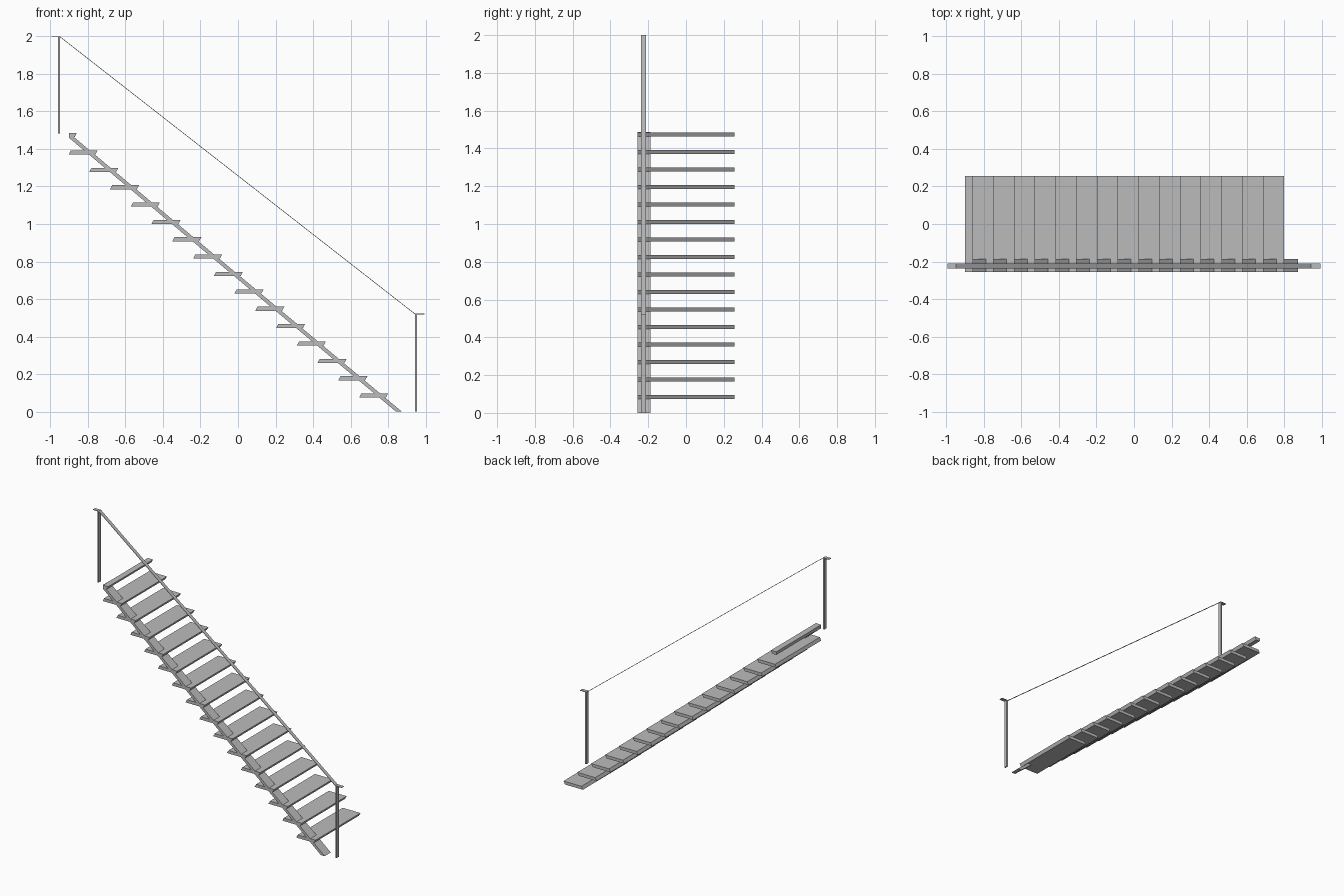
import bpy, bmesh

if "Cube" in bpy.data.objects:
    bpy.data.objects.remove(bpy.data.objects["Cube"])

grey = bpy.data.materials.new("light_grey")
grey.diffuse_color = (0.5, 0.5, 0.5, 1)
grey.use_nodes = True
grey.node_tree.nodes["Principled BSDF"].inputs["Base Color"].default_value = grey.diffuse_color


def extrude_profile(name, profile, y0, y1):
    """Solid made from an (x, z) profile stretched from y0 to y1."""
    bm = bmesh.new()
    face = bm.faces.new([bm.verts.new((x, y0, z)) for x, z in profile])
    out = bmesh.ops.extrude_face_region(bm, geom=[face])
    moved = [v for v in out["geom"] if isinstance(v, bmesh.types.BMVert)]
    bmesh.ops.translate(bm, verts=moved, vec=(0, y1 - y0, 0))
    bmesh.ops.recalc_face_normals(bm, faces=bm.faces)
    mesh = bpy.data.meshes.new(name)
    bm.to_mesh(mesh)
    bm.free()
    mesh.materials.append(grey)
    obj = bpy.data.objects.new(name, mesh)
    bpy.context.collection.objects.link(obj)
    return obj


def bar(name, x0, x1, z0, z1):
    return extrude_profile(name, [(x0, z0), (x1, z0), (x1, z1), (x0, z1)],
                           RAIL_Y0, RAIL_Y1)


STEPS, RUN, RISE = 15, 0.1106, 0.0926
HALF_W, THICK, SLANT = 0.257, 0.022, 0.012
LEFT = -0.902                      # wall plane that cuts the top of the stair
RAIL_Y0, RAIL_Y1 = -0.237, -0.211

# Treads with raked ends; the last one is cut off at the wall plane
for i in range(STEPS + 1):
    x, z = 0.645 - i * RUN, 0.074 + i * RISE
    xl = max(x, LEFT)
    xl_top = max(x + SLANT, LEFT)
    extrude_profile(f"tread_{i + 1}",
                    [(xl, z), (x + 0.155 - SLANT, z),
                     (x + 0.155, z + THICK), (xl_top, z + THICK)],
                    -HALF_W, HALF_W)

# Sloping stringer, cut level at the floor and upright at the wall plane
SLOPE = RISE / RUN
extrude_profile("stringer",
                [(0.842, 0), (0.873, 0),
                 (LEFT, (0.873 - LEFT) * SLOPE), (LEFT, (0.842 - LEFT) * SLOPE)],
                -HALF_W, -0.187)

# Handrail posts and their short level ends
T = 0.004
bar("lower_post", 0.944, 0.954, 0, 0.522)
bar("upper_post", -0.959, -0.949, 1.483, 2.0)
bar("lower_rail_end", 0.954, 0.995, 0.522 - T, 0.522)
bar("upper_rail_end", -0.995, -0.959, 2.0 - T, 2.0)

# Thin sloping handrail
extrude_profile("handrail",
                [(-0.949, 2.0 - T), (0.944, 0.522 - T), (0.944, 0.522), (-0.949, 2.0)],
                RAIL_Y0, RAIL_Y1)
